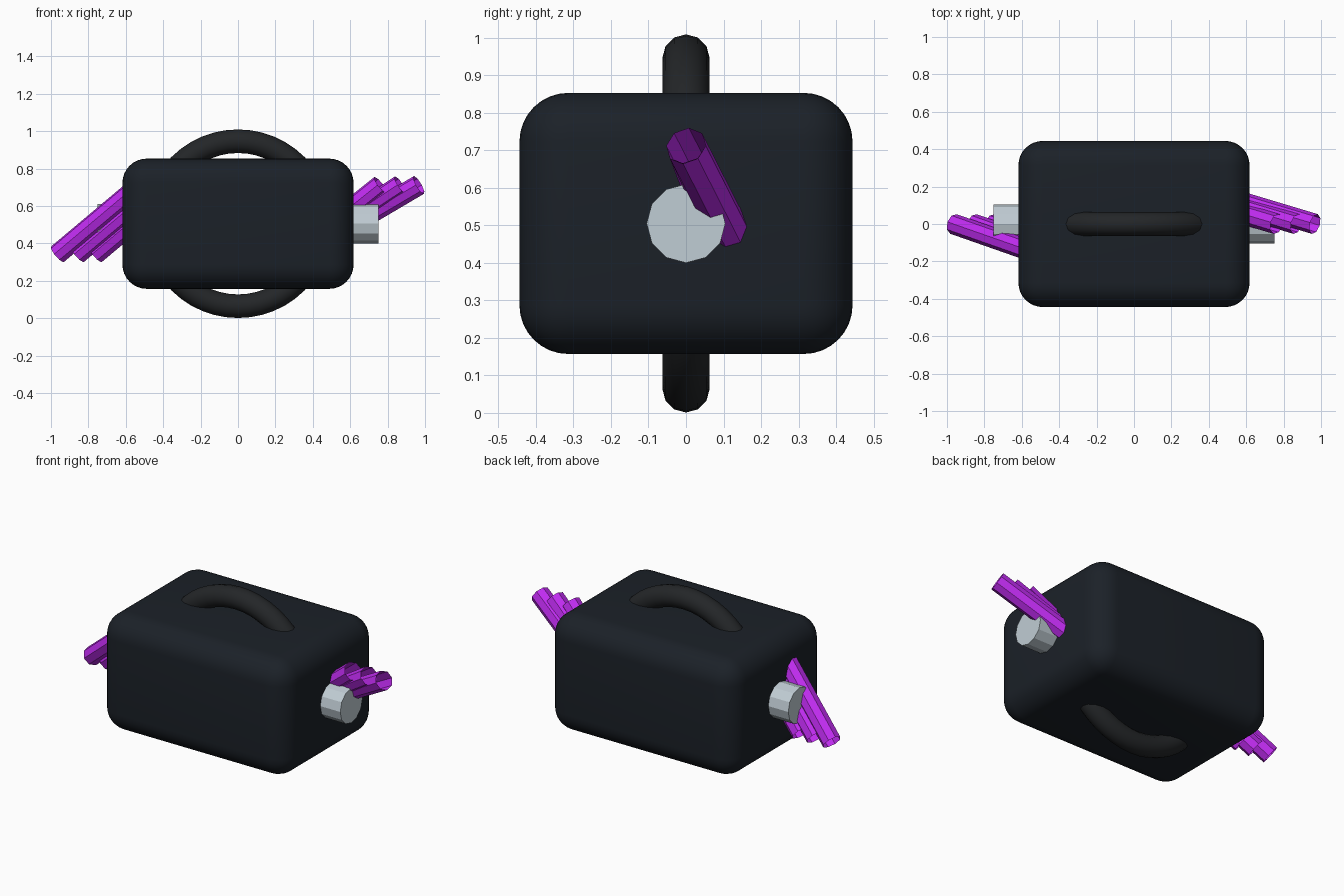
import bpy, math
from mathutils import Vector

if "Cube" in bpy.data.objects:
    bpy.data.objects.remove(bpy.data.objects["Cube"])


def material(name, rgb):
    m = bpy.data.materials.new(name)
    m.diffuse_color = (*rgb, 1)
    m.use_nodes = True
    m.node_tree.nodes["Principled BSDF"].inputs["Base Color"].default_value = m.diffuse_color
    return m


SHELL = material("dark_shell", (0.011, 0.015, 0.021))
RUBBER = material("black_rubber", (0.017, 0.019, 0.021))
METAL = material("pale_metal", (0.53, 0.61, 0.66))
PURPLE = material("purple_wire", (0.53, 0.025, 0.88))
MID = 0.505


def finish(name, mat):
    ob = bpy.context.object
    ob.name = name
    ob.data.materials.append(mat)
    return ob


def tube(name, tip, root, radius=0.055):
    """Open eight-sided tube between two points."""
    a, b = Vector(tip), Vector(root)
    d = a - b
    bpy.ops.mesh.primitive_cylinder_add(
        vertices=8, radius=radius, depth=d.length, end_fill_type='NOTHING',
        location=(a + b) / 2, rotation=d.to_track_quat('Z', 'Y').to_euler())
    return finish(name, PURPLE)


# Rounded main box
bpy.ops.mesh.primitive_cube_add(size=1, location=(0, 0, MID))
box = finish("body", SHELL)
box.scale = (1.236, 0.888, 0.696)
bpy.ops.object.transform_apply(location=False, rotation=False, scale=True)
bev = box.modifiers.new("round_edges", 'BEVEL')
bev.width = 0.13
bev.segments = 8
bpy.ops.object.shade_smooth()

# Ring through the box, forming top and bottom handles
bpy.ops.mesh.primitive_torus_add(
    major_segments=48, minor_segments=12, major_radius=0.441, minor_radius=0.063,
    location=(0, 0, MID), rotation=(math.pi / 2, 0, 0))
finish("handle_ring", RUBBER)
bpy.ops.object.shade_smooth()

# Axle stub through both ends
bpy.ops.mesh.primitive_cylinder_add(
    vertices=12, radius=0.105, depth=1.5, location=(0, 0, MID),
    rotation=(0, math.pi / 2, 0))
finish("axle", METAL)

# Three loose wires at each end, running into the box
for i, (x, slope) in enumerate([(0.967, 0.59), (0.868, 0.66), (0.762, 0.80)]):
    run = x - 0.52
    tube(f"right_wire_{i + 1}", (x, 0, 0.712),
         (0.52, 0.30 * run, 0.712 - slope * run))
for i, x in enumerate([0.965, 0.858, 0.762]):
    run = x - 0.52
    tube(f"left_wire_{i + 1}", (-x, 0, 0.342),
         (-0.52, -0.35 * run, 0.342 + 0.84 * run))
